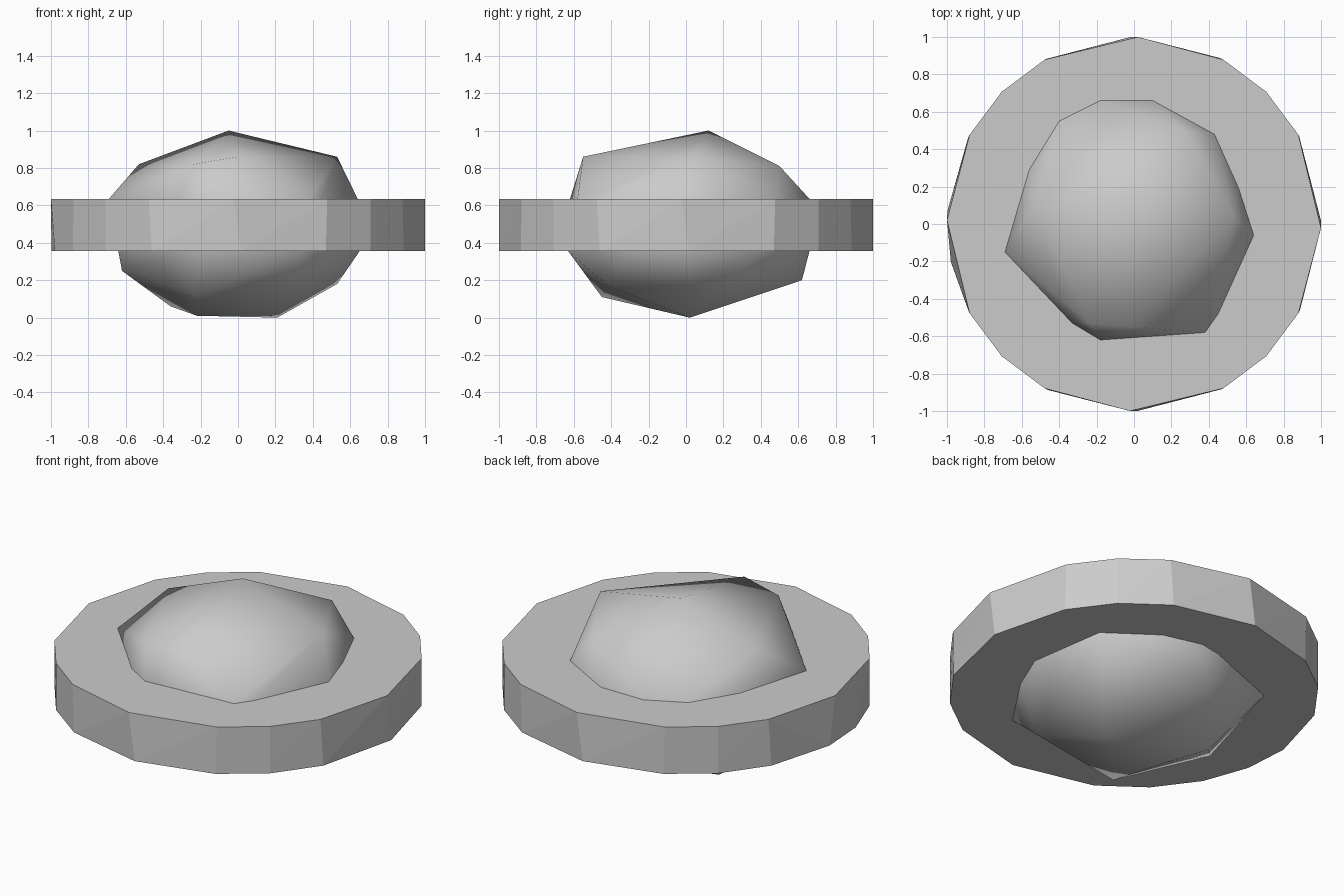
import bpy, bmesh
from math import radians, sin, cos

cube = bpy.data.objects.get("Cube")
if cube:
    bpy.data.objects.remove(cube)

grey = bpy.data.materials.new("plain grey")
grey.use_nodes = True
COLOUR = (0.6, 0.6, 0.6, 1)
grey.diffuse_color = COLOUR
grey.node_tree.nodes["Principled BSDF"].inputs["Base Color"].default_value = COLOUR

RING_LOW, RING_HIGH = 0.355, 0.635


def hull_object(name, points):
    """Wrap a convex skin around a few corner points."""
    bm = bmesh.new()
    for p in points:
        bm.verts.new(p)
    result = bmesh.ops.convex_hull(bm, input=bm.verts[:])
    loose = [g for g in bm.verts if not g.link_faces]
    bmesh.ops.delete(bm, geom=loose, context='VERTS')
    bmesh.ops.recalc_face_normals(bm, faces=bm.faces[:])
    mesh = bpy.data.meshes.new(name)
    bm.to_mesh(mesh)
    bm.free()
    mesh.materials.append(grey)
    obj = bpy.data.objects.new(name, mesh)
    bpy.context.collection.objects.link(obj)
    return obj


def rim(angles, z):
    return [(cos(radians(a)), sin(radians(a)), z) for a in angles]


# Flat many-sided ring, its lower rim slightly out of step with the upper
upper, lower = [], []
for quarter in (0, 90, 180, 270):
    upper += [quarter - 1.2, quarter + 28.5, quarter + 45, quarter + 61.5]
    lower += [quarter + 1, quarter + 28, quarter + 45, quarter + 62.5]
lower[lower.index(181)] = 176
lower.append(191.7)
hull_object("ring", rim(upper, RING_HIGH) + rim(lower, RING_LOW))

# Coarse rounded body: crown corners, outlines at the ring faces, base corners
crown = [(-.05, .12, 1), (.53, .05, .86), (0, -.55, .86), (.27, .5, .81),
         (-.53, .1, .82), (-.24, -.53, .82)]
upper_outline = [(-.4, .55), (-.18, .66), (.1, .66), (.43, .48), (.56, .19),
                 (.64, -.06), (.45, -.48), (.38, -.58), (-.18, -.62),
                 (-.33, -.53), (-.69, -.15), (-.56, .29)]
lower_outline = [(.58, .4), (.3, .6), (.07, .66), (-.54, .45), (-.64, -.12),
                 (-.22, -.62), (.33, -.63), (.55, -.3), (.65, -.06)]
base = [(-.22, .02, .01), (.21, .02, 0), (0, .62, .2), (.53, .05, .18),
        (-.23, -.45, .11), (-.62, -.1, .25), (-.36, .2, .06), (.33, -.42, .17)]
body = hull_object("body", crown + base
                   + [(x, y, RING_HIGH) for x, y in upper_outline]
                   + [(x, y, RING_LOW) for x, y in lower_outline])
for polygon in body.data.polygons:
    polygon.use_smooth = True
